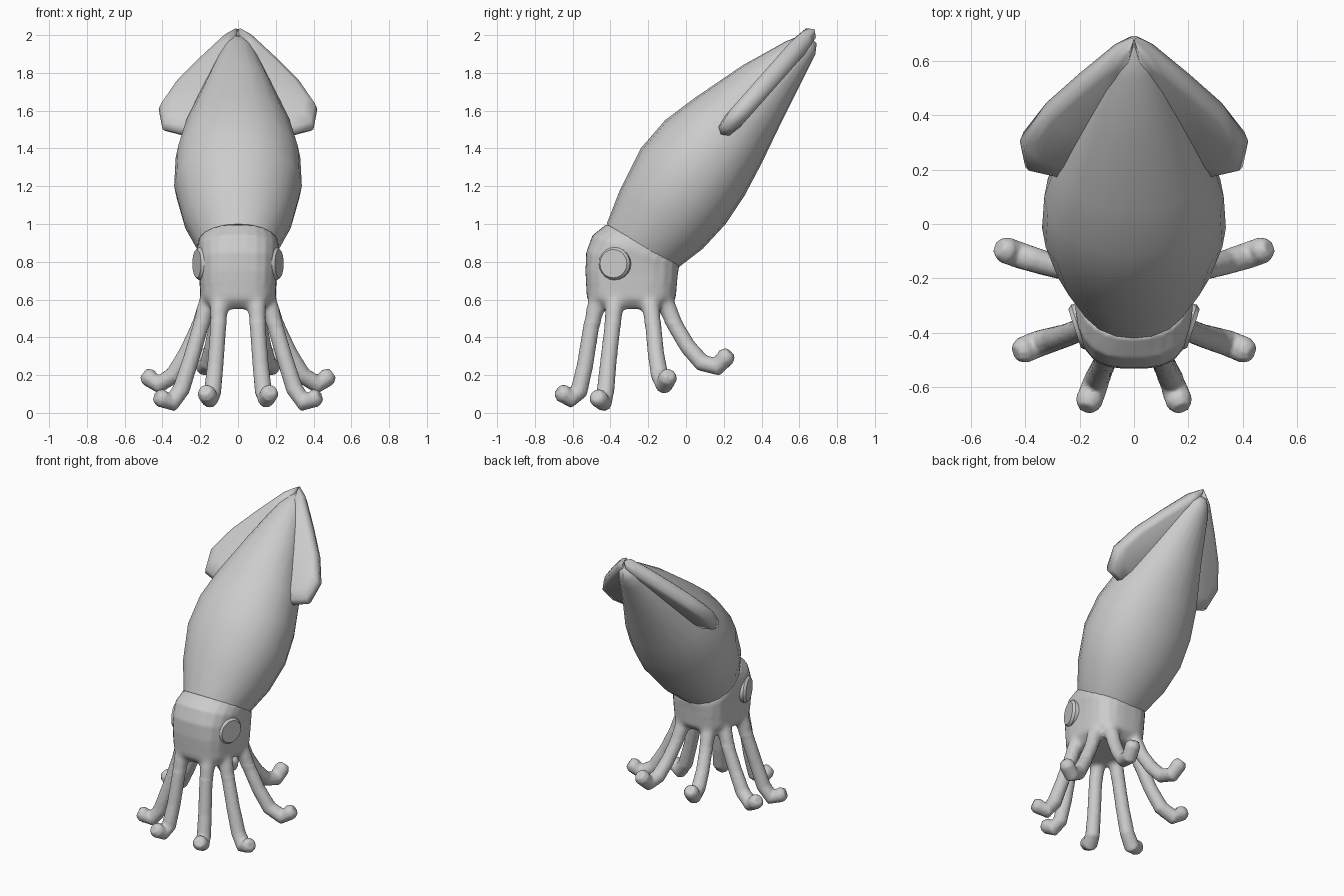
import bpy, bmesh, math
from mathutils import Vector

if "Cube" in bpy.data.objects:
    bpy.data.objects.remove(bpy.data.objects["Cube"])

skin = bpy.data.materials.new("squid grey")
skin.diffuse_color = (0.6, 0.6, 0.6, 1)
skin.use_nodes = True
skin.node_tree.nodes["Principled BSDF"].inputs["Base Color"].default_value = skin.diffuse_color


def finish(name, bm, angle=50):
    bmesh.ops.recalc_face_normals(bm, faces=bm.faces)
    me = bpy.data.meshes.new(name)
    bm.to_mesh(me)
    bm.free()
    me.materials.append(skin)
    ob = bpy.data.objects.new(name, me)
    bpy.context.collection.objects.link(ob)
    bpy.ops.object.select_all(action='DESELECT')
    ob.select_set(True)
    bpy.context.view_layer.objects.active = ob
    bpy.ops.object.shade_smooth_by_angle(angle=math.radians(angle))
    return ob


def loft(name, rings, angle=50):
    """Skin a list of closed rings and cap both ends."""
    bm = bmesh.new()
    loops = [[bm.verts.new(p) for p in r] for r in rings]
    n = len(loops[0])
    for a, b in zip(loops, loops[1:]):
        for i in range(n):
            j = (i + 1) % n
            bm.faces.new((a[i], a[j], b[j], b[i]))
    bm.faces.new(loops[0])
    bm.faces.new(loops[-1])
    return finish(name, bm, angle)


def body_ring(fy, fz, by, bz, w, power=2.15, n=20):
    """Rounded ring between a front and a back profile point, half-width w."""
    f, b = Vector((0, fy, fz)), Vector((0, by, bz))
    mid, half = (f + b) / 2, (f - b) / 2
    ring = []
    for i in range(n):
        t = 2 * math.pi * i / n
        c, s = math.cos(t), math.sin(t)
        k = (abs(c) ** power + abs(s) ** power) ** (-1 / power)
        ring.append(mid + half * c * k + Vector((w * s * k, 0, 0)))
    return ring


def tube(name, path, radii, n=10):
    pts = [Vector(p) for p in path]
    # rounded tip
    end = (pts[-1] - pts[-2]).normalized()
    pts.append(pts[-1] + end * 0.03)
    radii = radii + [radii[-1] * 0.65]
    rings = []
    side = Vector((0, 1, 0))
    for i, p in enumerate(pts):
        d = (pts[min(i + 1, len(pts) - 1)] - pts[max(i - 1, 0)]).normalized()
        side = (side - d * side.dot(d)).normalized()
        up = d.cross(side)
        rings.append([p + radii[i] * (side * math.cos(t) + up * math.sin(t))
                      for t in (2 * math.pi * k / n for k in range(n))])
    return loft(name, rings, 70)


# Mantle
loft("mantle", [body_ring(*r) for r in (
    (-.42, 1.0, -.04, .77, .215), (-.35, 1.18, .09, .87, .29),
    (-.24, 1.40, .21, 1.0, .338), (-.11, 1.55, .31, 1.15, .33),
    (.05, 1.67, .40, 1.32, .285), (.30, 1.84, .52, 1.57, .185),
    (.53, 1.968, .65, 1.83, .095), (.60, 1.995, .685, 1.90, .06),
    (.65, 2.0, .692, 1.955, .025))])

# Fins: thick plates with a rounded rim, lying on the mantle's midplane
FIN = [(0, .68), (.06, .65), (.20, .535), (.33, .42), (.42, .305),
       (.40, .21), (.27, .18), (.05, .26)]
normal = Vector((0, -.755, .656))
for s, label in ((-1, "left"), (1, "right")):
    outline = [Vector((s * x, y, 1.965 - (.62 - y) * 1.13)) for x, y in FIN]
    mid = sum(outline, Vector()) / len(outline)
    loft("fin_" + label, [[mid + (p - mid) * k + normal * h for p in outline]
                          for k, h in ((.7, -.05), (.93, -.036), (1, 0),
                                       (.93, .036), (.7, .05))], 60)

# Eyes: bevelled discs turned slightly forward
for s, label in ((-1, "left"), (1, "right")):
    out = Vector((s * .95, -.31, 0))
    across = Vector((.31 * s, .95, 0))
    c = Vector((s * .19, -.375, .79))
    loft("eye_" + label, [[c + out * h + r * (across * math.cos(t) + Vector((0, 0, math.sin(t))))
                           for t in (2 * math.pi * i / 20 for i in range(20))]
                          for r, h in ((.085, -.04), (.087, .015), (.075, .03))], 35)

# Head
parts = [loft("head", [body_ring(*r, n=28) for r in (
    (-.48, .55, -.11, .55, .16, 3), (-.525, .60, -.055, .60, .20, 3.2),
    (-.532, .75, -.045, .72, .205, 3.2), (-.528, .85, -.04, .755, .21, 3),
    (-.495, .94, -.038, .77, .217, 2.7), (-.42, 1.0, -.035, .785, .212, 2.3))])]

# Tentacles, four on each side
ARMS = {
    "front": [(.095, -.44, .66), (.10, -.48, .55), (.105, -.503, .45), (.12, -.535, .25),
              (.135, -.568, .11), (.15, -.61, .075), (.167, -.655, .105)],
    "front_side": [(.13, -.36, .66), (.172, -.38, .55), (.20, -.39, .45), (.25, -.41, .28),
                   (.30, -.425, .125), (.35, -.44, .055), (.41, -.465, .08)],
    "back_side": [(.12, -.21, .66), (.172, -.185, .55), (.21, -.172, .45), (.27, -.16, .32),
                  (.34, -.14, .20), (.42, -.115, .15), (.475, -.095, .19)],
    "back": [(.09, -.15, .66), (.10, -.095, .55), (.115, -.05, .45), (.135, .01, .35),
             (.155, .085, .265), (.175, .165, .245), (.19, .215, .30)],
}
for s, label in ((-1, "left"), (1, "right")):
    for arm, path in ARMS.items():
        parts.append(tube(f"{arm}_tentacle_{label}", [(s * x, y, z) for x, y, z in path],
                          [.055, .05, .043, .044, .047, .05, .05]))

# Fuse head and tentacles into one skin, softening the webbing between them
for ob in parts:
    ob.select_set(True)
body = parts[0]
bpy.context.view_layer.objects.active = body
bpy.ops.object.join()
body.name = "head_and_tentacles"
fuse = body.modifiers.new("fuse", 'REMESH')
fuse.mode = 'VOXEL'
fuse.voxel_size = 0.011
fuse.use_smooth_shade = True
bpy.ops.object.modifier_apply(modifier=fuse.name)
bm = bmesh.new()
bm.from_mesh(body.data)
web = [v for v in bm.verts if .48 < v.co.z < .68]
for _ in range(12):
    bmesh.ops.smooth_vert(bm, verts=web, factor=0.5, use_axis_x=True,
                          use_axis_y=True, use_axis_z=True)
bm.to_mesh(body.data)
bm.free()
bpy.ops.object.shade_smooth_by_angle(angle=math.radians(60))
